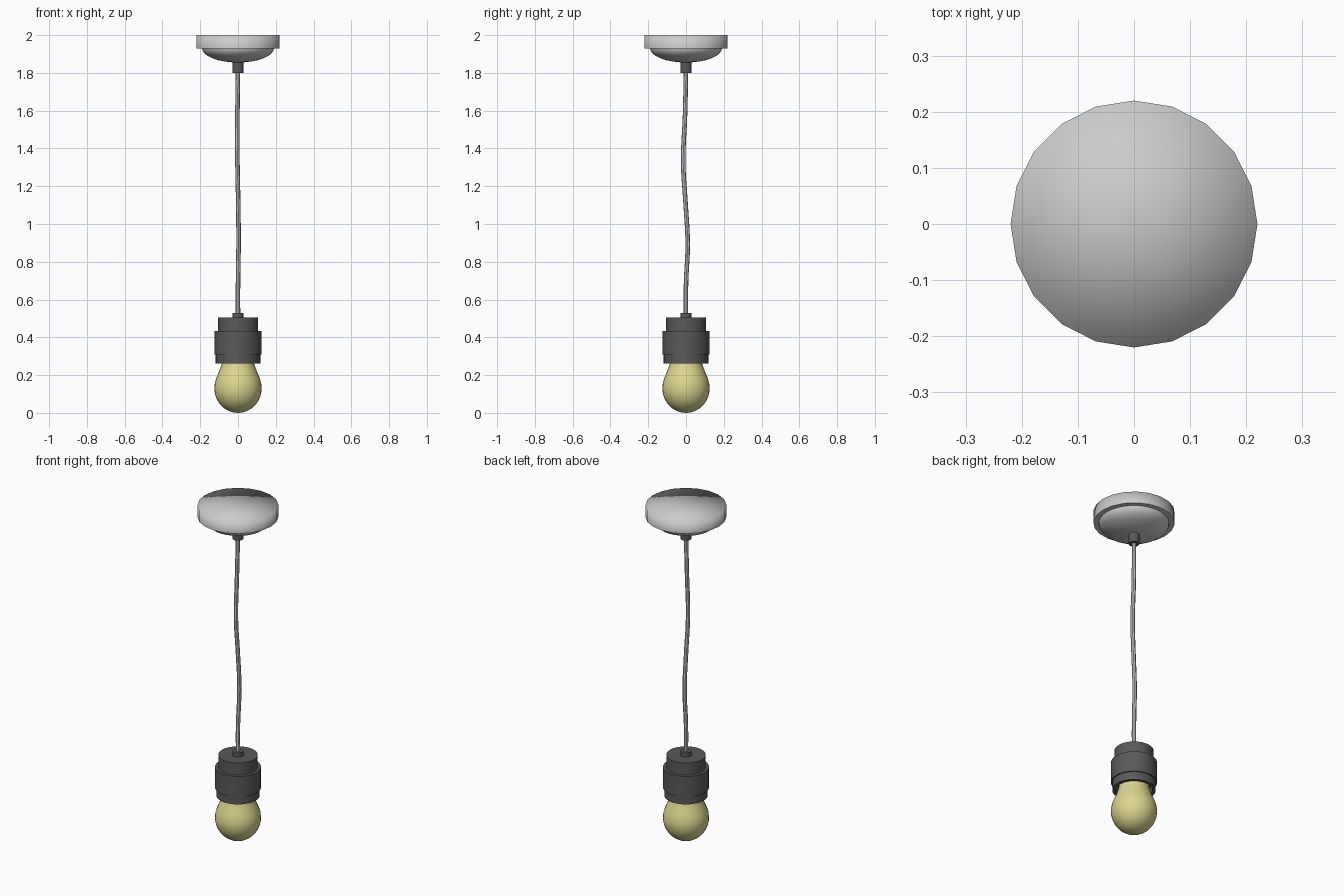
import bpy, math

if "Cube" in bpy.data.objects:
    bpy.data.objects.remove(bpy.data.objects["Cube"])


def material(name, color):
    m = bpy.data.materials.new(name)
    m.diffuse_color = (*color, 1)
    m.use_nodes = True
    m.node_tree.nodes["Principled BSDF"].inputs["Base Color"].default_value = m.diffuse_color
    return m


def lathe(name, profile, sides, mat=None, sharp=40):
    """Revolve (radius, z) points round the z axis; radius 0 makes a pole."""
    verts, rings, faces = [], [], []
    for r, z in profile:
        if r == 0:
            rings.append([len(verts)] * sides)
            verts.append((0, 0, z))
        else:
            rings.append(list(range(len(verts), len(verts) + sides)))
            verts += [(r * math.cos(2 * math.pi * i / sides),
                       r * math.sin(2 * math.pi * i / sides), z) for i in range(sides)]
    for a, b in zip(rings, rings[1:]):
        for i in range(sides):
            j = (i + 1) % sides
            faces.append(list(dict.fromkeys((a[i], a[j], b[j], b[i]))))
    mesh = bpy.data.meshes.new(name)
    mesh.from_pydata(verts, [], faces)
    obj = bpy.data.objects.new(name, mesh)
    bpy.context.collection.objects.link(obj)
    finish(obj, mat, sharp)
    return obj


def finish(obj, mat, sharp):
    if mat:
        obj.data.materials.append(mat)
    bpy.ops.object.select_all(action='DESELECT')
    obj.select_set(True)
    bpy.context.view_layer.objects.active = obj
    bpy.ops.object.shade_smooth_by_angle(angle=math.radians(sharp))


dark = material("dark_plastic", (0.1, 0.1, 0.1))
glass = material("warm_glass", (0.72, 0.67, 0.28))

# Ceiling canopy: disc softly shaded over its top rim, crisp lower rim, shallow dome
lathe("canopy_plate", [(0, 1.93), (0.22, 1.93), (0.22, 2.0), (0, 2.0)], 20, sharp=91)
for e in bpy.data.objects["canopy_plate"].data.edges:
    mesh = bpy.data.objects["canopy_plate"].data
    if all(abs(mesh.vertices[v].co.z - 1.93) < 1e-4 and mesh.vertices[v].co.length > 1.935
           for v in e.vertices):
        e.use_edge_sharp = True
dome = [(0.19 * math.sin(t * math.pi / 16), 1.93 - 0.075 * math.cos(t * math.pi / 16))
        for t in range(9)]
lathe("canopy_dome", dome, 32)

# Cord grip under the canopy
lathe("cord_grip", [(0, 1.80), (0.03, 1.80), (0.03, 1.87), (0, 1.87)], 20, dark)

# Slightly wavy cord
path = [(0, 0, 0.50), (0, 0, 0.68), (0.003, 0.009, 0.90), (0.001, -0.003, 1.12),
        (-0.003, -0.015, 1.33), (-0.003, -0.005, 1.58), (0, 0, 1.82)]
curve = bpy.data.curves.new("cord", 'CURVE')
curve.dimensions = '3D'
curve.bevel_depth = 0.012
curve.bevel_resolution = 2
curve.resolution_u = 4
spline = curve.splines.new('BEZIER')
spline.bezier_points.add(len(path) - 1)
for bp, p in zip(spline.bezier_points, path):
    bp.co = p
    bp.handle_left_type = bp.handle_right_type = 'AUTO'
cord = bpy.data.objects.new("cord", curve)
bpy.context.collection.objects.link(cord)
bpy.ops.object.select_all(action='DESELECT')
cord.select_set(True)
bpy.context.view_layer.objects.active = cord
bpy.ops.object.convert(target='MESH')
finish(bpy.context.object, None, 40)

# Lamp holder: stepped body, open underneath
lathe("lamp_holder", [(0, 0.31), (0.10, 0.31), (0.10, 0.262), (0.118, 0.262), (0.118, 0.31),
                      (0.125, 0.31), (0.125, 0.433), (0.107, 0.433), (0.107, 0.505),
                      (0, 0.505)], 32, dark)
lathe("holder_collar", [(0, 0.50), (0.03, 0.50), (0.03, 0.53), (0, 0.53)], 20, dark)

# Bulb: round end tapering to the neck inside the holder
bulb = [(0.125 * math.sin(t * math.pi / 20), 0.13 - 0.13 * math.cos(t * math.pi / 20))
        for t in range(11)]
bulb += [(0.123, 0.155), (0.116, 0.18), (0.106, 0.205), (0.096, 0.23), (0.087, 0.255),
         (0.082, 0.28), (0.08, 0.32)]
lathe("bulb", bulb, 32, glass)
